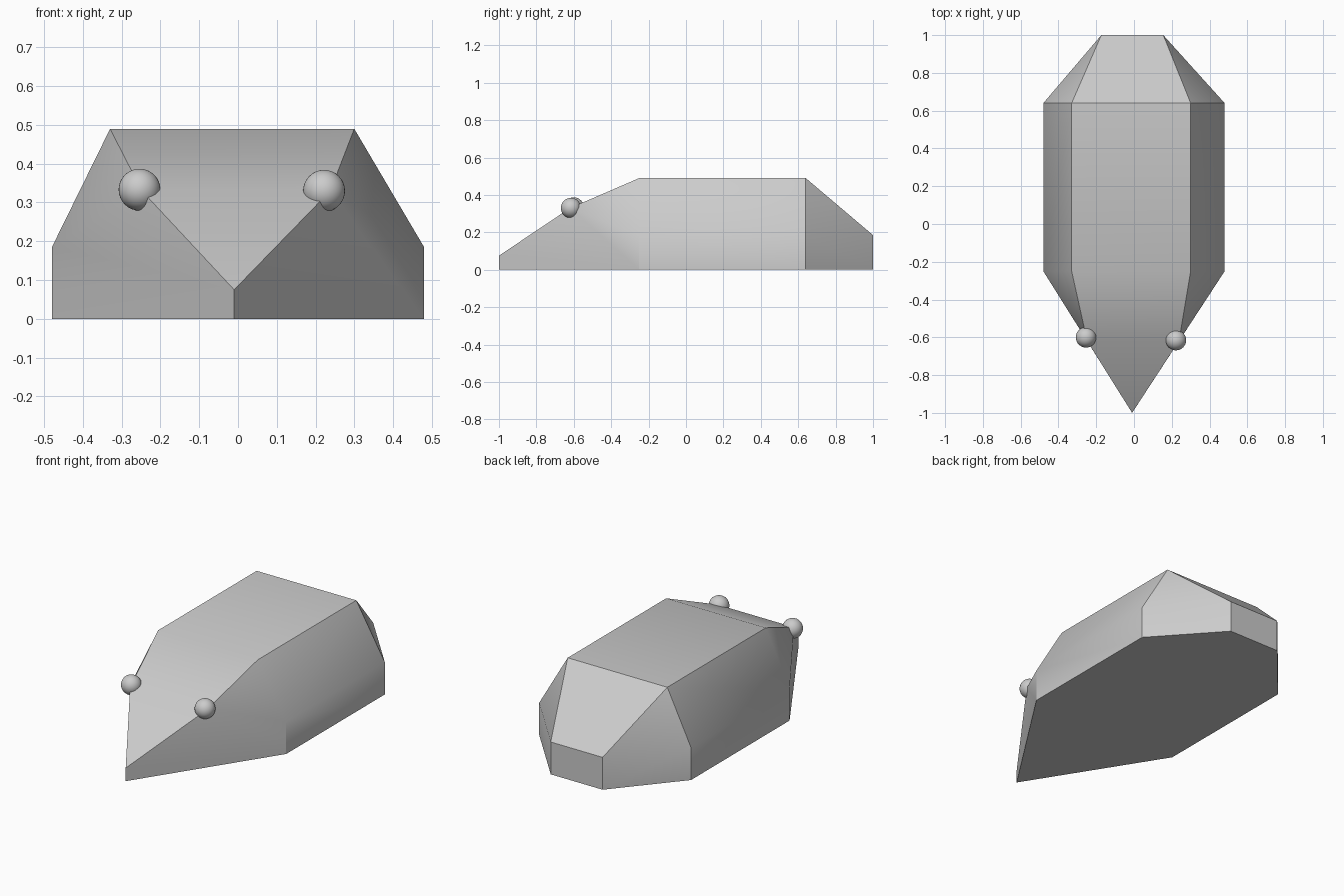
import bpy, bmesh
from math import radians

cube = bpy.data.objects.get("Cube")
if cube:
    bpy.data.objects.remove(cube, do_unlink=True)

grey = bpy.data.materials.new("plain grey")
grey.use_nodes = True
colour = (0.6, 0.6, 0.6, 1)
grey.diffuse_color = colour
grey.node_tree.nodes["Principled BSDF"].inputs["Base Color"].default_value = colour


def finish(name, bm, angle):
    bmesh.ops.recalc_face_normals(bm, faces=bm.faces)
    mesh = bpy.data.meshes.new(name)
    bm.to_mesh(mesh)
    bm.free()
    mesh.materials.append(grey)
    obj = bpy.data.objects.new(name, mesh)
    bpy.context.collection.objects.link(obj)
    bpy.ops.object.select_all(action="DESELECT")
    obj.select_set(True)
    bpy.context.view_layer.objects.active = obj
    bpy.ops.object.shade_smooth_by_angle(angle=radians(angle))
    return obj


# Body: shared nose, then one set of side points for each flank
WAIST, ROOF = 0.185, 0.49
FRONT, BACK = -0.25, 0.64
bm = bmesh.new()
nose_low = bm.verts.new((-0.01, -1, 0))
nose_top = bm.verts.new((-0.01, -1, 0.075))


def flank(wide, roof_x, brow_x, tail_x):
    points = {
        "brow": (brow_x, -0.62, 0.33),
        "roof_front": (roof_x, FRONT, ROOF), "roof_back": (roof_x, BACK, ROOF),
        "front": (wide, FRONT, WAIST), "back": (wide, BACK, WAIST),
        "tail": (tail_x, 1, WAIST),
        "front_low": (wide, FRONT, 0), "back_low": (wide, BACK, 0),
        "tail_low": (tail_x, 1, 0),
    }
    v = {key: bm.verts.new(co) for key, co in points.items()}
    bm.faces.new((nose_low, nose_top, v["brow"], v["front"], v["front_low"]))
    for keys in ("brow roof_front front",
                 "front roof_front roof_back back",
                 "front back back_low front_low",
                 "back roof_back tail",
                 "back tail tail_low back_low"):
        bm.faces.new([v[k] for k in keys.split()])
    return v


left = flank(0.48, 0.30, 0.238, 0.155)
right = flank(-0.48, -0.33, -0.248, -0.173)

# Roof, brow and tail panels across the middle
for a, b in (("brow", "roof_front"), ("roof_front", "roof_back"),
             ("roof_back", "tail"), ("tail", "tail_low")):
    bm.faces.new((left[a], left[b], right[b], right[a]))
bm.faces.new((nose_top, left["brow"], right["brow"]))

# Flat underside
low = ("front_low", "back_low", "tail_low")
bm.faces.new([nose_low] + [left[k] for k in low] + [right[k] for k in reversed(low)])
finish("body", bm, 32)

# Round eyes sunk into the brow corners
for name, centre in (("left_eye", (0.222, -0.615, 0.33)),
                     ("right_eye", (-0.254, -0.60, 0.333))):
    bm = bmesh.new()
    bmesh.ops.create_uvsphere(bm, u_segments=32, v_segments=16, radius=0.054)
    eye = finish(name, bm, 40)
    eye.location = centre
